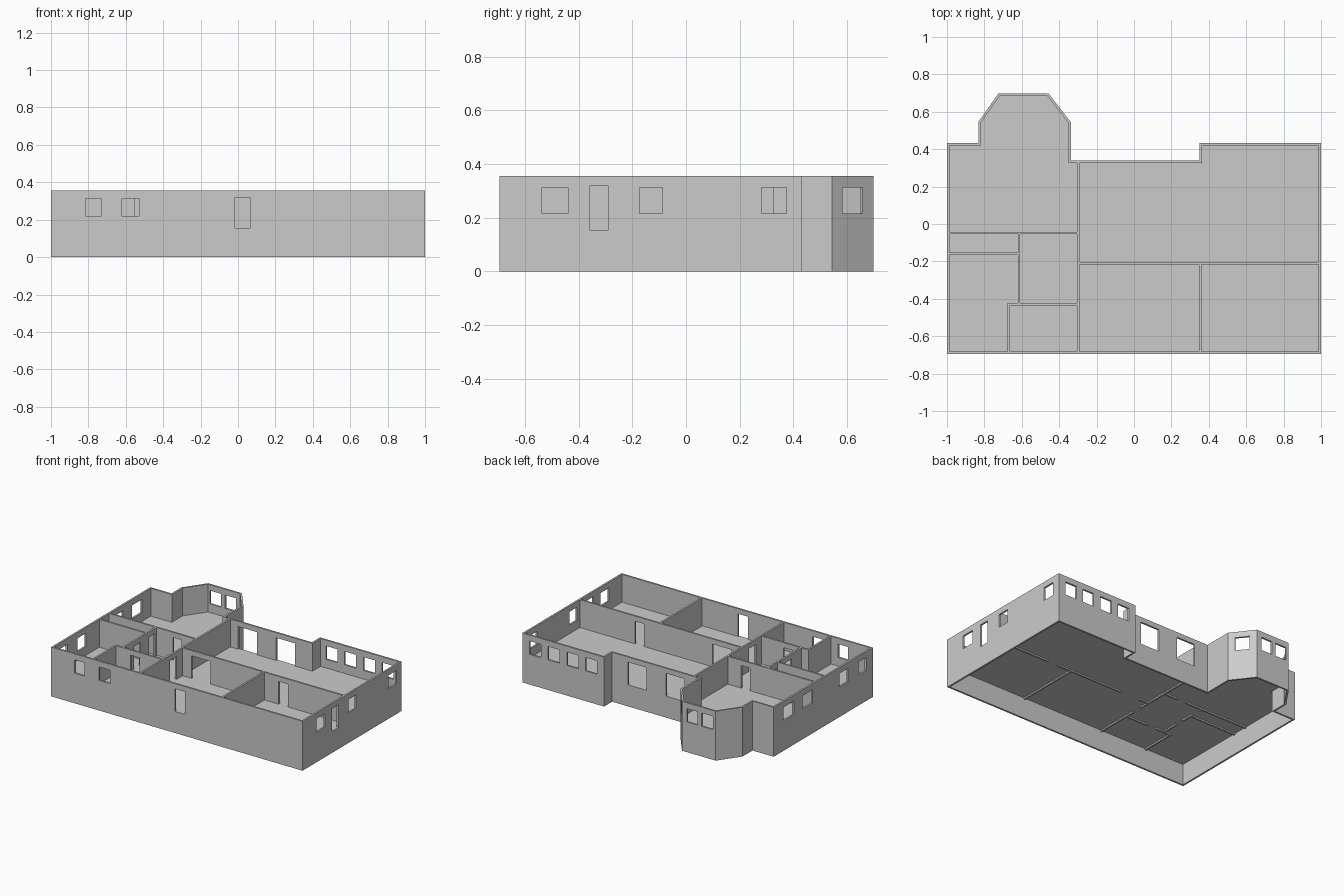
import bpy, bmesh
from mathutils import Vector

if "Cube" in bpy.data.objects:
    bpy.data.objects.remove(bpy.data.objects["Cube"])

H, T, FLOOR = 0.355, 0.013, 0.155      # wall top, wall thickness, floor level
WIN = (0.217, 0.313)                   # window sill and head
DOOR = (FLOOR, 0.318)                  # outer door
INNER_DOOR = (0.13, 0.318)             # inner door, cut through the wall base

OUTLINE = [(-1, -0.695), (1, -0.695), (1, 0.432), (0.35, 0.432), (0.35, 0.34),
           (-0.338, 0.34), (-0.338, 0.545), (-0.457, 0.698), (-0.725, 0.698),
           (-0.832, 0.545), (-0.832, 0.432), (-1, 0.432)]


def inset(pts, d):
    """Mitred inward offset of a counter-clockwise outline."""
    out = []
    for i, p in enumerate(pts):
        p = Vector(p)
        a = (p - Vector(pts[i - 1])).normalized()
        b = (Vector(pts[(i + 1) % len(pts)]) - p).normalized()
        na, nb = Vector((-a.y, a.x)), Vector((-b.y, b.x))
        out.append(p + (na + nb) * d / (1 + na.dot(nb)))
    return out


def finish(name, bm):
    bmesh.ops.recalc_face_normals(bm, faces=bm.faces)
    me = bpy.data.meshes.new(name)
    bm.to_mesh(me)
    bm.free()
    ob = bpy.data.objects.new(name, me)
    bpy.context.collection.objects.link(ob)
    return ob


def add_box(bm, x0, x1, y0, y1, z0, z1):
    c = bmesh.ops.create_cube(bm, size=1)
    for v in c['verts']:
        v.co = ((x0 + x1) / 2 + v.co.x * (x1 - x0),
                (y0 + y1) / 2 + v.co.y * (y1 - y0),
                (z0 + z1) / 2 + v.co.z * (z1 - z0))


def box(name, *size):
    bm = bmesh.new()
    add_box(bm, *size)
    return finish(name, bm)


def cut(ob, cutter):
    m = ob.modifiers.new("openings", 'BOOLEAN')
    m.operation, m.solver, m.object = 'DIFFERENCE', 'EXACT', cutter
    bpy.context.view_layer.update()
    me = bpy.data.meshes.new_from_object(
        ob.evaluated_get(bpy.context.evaluated_depsgraph_get()))
    ob.modifiers.clear()
    ob.data = me


# Outer wall ring, following the outline with the bay
bm = bmesh.new()
rings = [[bm.verts.new((p[0], p[1], z)) for p in pts]
         for pts, z in ((OUTLINE, 0), (OUTLINE, H),
                        (inset(OUTLINE, T), H), (inset(OUTLINE, T), 0))]
n = len(OUTLINE)
for r in range(4):
    a, b = rings[r], rings[(r + 1) % 4]
    for i in range(n):
        j = (i + 1) % n
        bm.faces.new((a[i], a[j], b[j], b[i]))
outer = finish("outer_walls", bm)

# Raised floor slab
bm = bmesh.new()
f = bm.faces.new([bm.verts.new((p[0], p[1], FLOOR - 0.004)) for p in inset(OUTLINE, T)])
ext = bmesh.ops.extrude_face_region(bm, geom=[f], use_keep_orig=True)
for v in ext['geom']:
    if isinstance(v, bmesh.types.BMVert):
        v.co.z = FLOOR
finish("floor", bm)

# Outer openings
bm = bmesh.new()
D = 0.03
ALONG_X = [  # wall y, spans, heights
    (-0.69, [(-0.813, -0.733), (-0.62, -0.53)], WIN),
    (-0.69, [(-0.015, 0.063)], DOOR),
    (0.426, [(c - 0.046, c + 0.046) for c in (0.452, 0.6, 0.75, 0.897)], WIN),
    (0.334, [(-0.228, -0.078), (0.075, 0.225)], DOOR),
    (0.692, [(-0.582, -0.495), (-0.703, -0.613)], WIN)]
ALONG_Y = [  # wall x, spans, heights
    (0.994, [(-0.537, -0.44), (-0.173, -0.088), (0.281, 0.375)], WIN),
    (0.994, [(-0.36, -0.289)], DOOR),
    (-0.994, [(0.203, 0.318), (-0.012, 0.105), (-0.415, -0.315), (-0.62, -0.53)], WIN)]
for y, spans, z in ALONG_X:
    for a, b in spans:
        add_box(bm, a, b, y - D, y + D, *z)
for x, spans, z in ALONG_Y:
    for a, b in spans:
        add_box(bm, x - D, x + D, a, b, *z)

# Window in the slanted bay wall
p, q = Vector(OUTLINE[6]), Vector(OUTLINE[7])
d = (q - p).normalized()
nrm = Vector((d.y, -d.x)) * D
a, b = p.lerp(q, 0.25), p.lerp(q, 0.74)
lo, hi = [[bm.verts.new((c.x, c.y, z)) for c in (a + nrm, b + nrm, b - nrm, a - nrm)]
          for z in WIN]
bm.faces.new(lo)
bm.faces.new(hi)
for i in range(4):
    j = (i + 1) % 4
    bm.faces.new((lo[i], lo[j], hi[j], hi[i]))
cutter = finish("outer_cutter", bm)
cutter.hide_render = True
cut(outer, cutter)
bpy.data.objects.remove(cutter)

# Inner walls: name, direction, centre line, start, end, door spans
h = T / 2
XS, XH, XB, XE = -0.297, -0.615, -0.67, 0.355
YT, YC, YB, YM = -0.048, -0.16, -0.43, -0.21
WALLS = [
    ("spine_wall", 'y', XS, -0.695 + T, 0.34 - T / 2, [(-0.36, -0.285)]),
    ("north_room_wall", 'x', YT, -1 + T, XS - h, [(-0.48, -0.41)]),
    ("closet_wall", 'x', YC, -1 + T, XH - h, []),
    ("hall_wall", 'y', XH, YB + h, YT - h, [(-0.14, -0.075), (-0.31, -0.24)]),
    ("bath_wall", 'x', YB, XB - h, XS - h, [(-0.55, -0.48)]),
    ("bedroom_wall", 'y', XB, -0.695 + T, YB - h, []),
    ("main_cross_wall", 'x', YM, XS + h, 1 - T, [(-0.22, -0.067), (0.475, 0.548)]),
    ("south_divider", 'y', XE, -0.695 + T, YM - h, [])]
for name, axis, c, s, e, doors in WALLS:
    def span(a, b, w):
        return (a, b, c - w, c + w) if axis == 'x' else (c - w, c + w, a, b)
    wall = box(name, *span(s, e, h), FLOOR - 0.014, H)
    for a, b in doors:
        k = box("door_cutter", *span(a, b, D), *INNER_DOOR)
        k.hide_render = True
        cut(wall, k)
        bpy.data.objects.remove(k)
